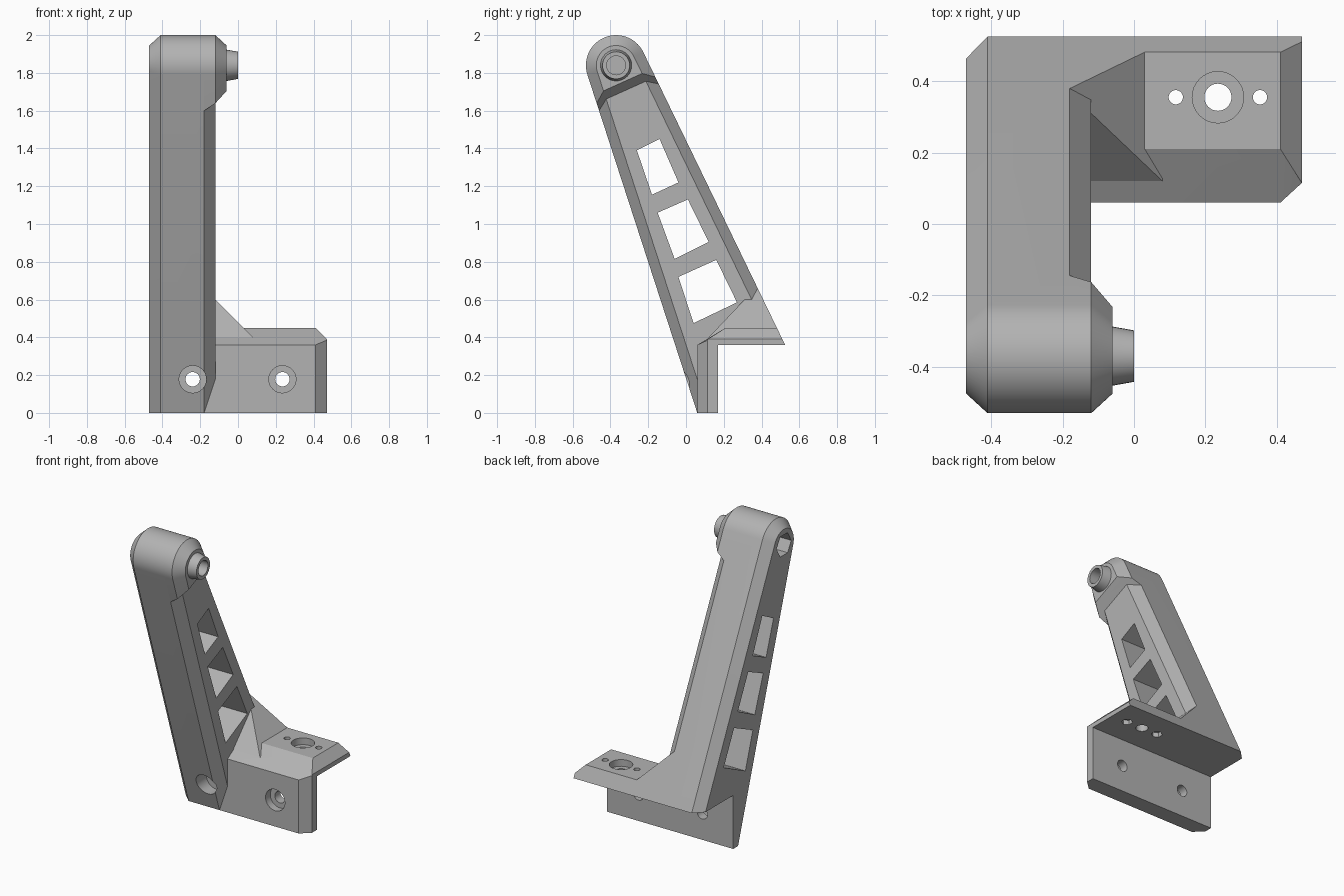
import bpy, bmesh
from math import radians, cos, sin, pi
from mathutils import Matrix, Vector

cube = bpy.data.objects.get("Cube")
if cube:
    bpy.data.objects.remove(cube, do_unlink=True)

grey = bpy.data.materials.new("plain grey")
grey.use_nodes = True
grey.diffuse_color = (0.45, 0.45, 0.45, 1)
grey.node_tree.nodes["Principled BSDF"].inputs["Base Color"].default_value = (0.45, 0.45, 0.45, 1)

HEAD_Y, HEAD_Z, HEAD_R, INSET_R = -0.37, 1.84, 0.16, 0.105
BACK, FRONT = radians(25.85), radians(198)   # directions the two arm edges face


def make(name, bm):
    bmesh.ops.remove_doubles(bm, verts=bm.verts, dist=0.0001)
    bmesh.ops.recalc_face_normals(bm, faces=bm.faces)
    mesh = bpy.data.meshes.new(name)
    bm.to_mesh(mesh)
    bm.free()
    mesh.materials.append(grey)
    ob = bpy.data.objects.new(name, mesh)
    bpy.context.collection.objects.link(ob)
    return ob


def loft(name, sections):
    """Skin a list of (x, [(y, z), ...]) outlines and cap both ends."""
    bm = bmesh.new()
    rings = [[bm.verts.new((x, y, z)) for y, z in pts] for x, pts in sections]
    for a, b in zip(rings, rings[1:]):
        for i in range(len(a)):
            j = (i + 1) % len(a)
            bm.faces.new((a[i], a[j], b[j], b[i]))
    bm.faces.new(rings[0])
    bm.faces.new(rings[-1])
    return make(name, bm)


def rod(name, axis, start, end, centre, r1, r2=None, sides=32):
    """Cylinder, cone or hexagon along an axis, centred on the other two coordinates."""
    bm = bmesh.new()
    turn = {"X": Matrix.Rotation(pi / 2, 4, "Y"), "Y": Matrix.Rotation(-pi / 2, 4, "X"),
            "Z": Matrix.Identity(4)}[axis]
    pos = list(centre)
    pos.insert("XYZ".index(axis), (start + end) / 2)
    bmesh.ops.create_cone(bm, cap_ends=True, segments=sides, radius1=r1, radius2=r2 or r1,
                          depth=end - start, matrix=Matrix.Translation(Vector(pos)) @ turn)
    return make(name, bm)


def combine(target, other, operation):
    mod = target.modifiers.new(operation, "BOOLEAN")
    mod.operation, mod.solver, mod.object = operation, "EXACT", other
    bpy.context.view_layer.objects.active = target
    bpy.ops.object.modifier_apply(modifier=mod.name)
    bpy.data.objects.remove(other, do_unlink=True)


def edge_point(angle, r, z, slope=0.0):
    """Where an arm edge meets the line through (HEAD_Y, z) with the given slope."""
    y = (r - (z - HEAD_Z) * sin(angle)) / (cos(angle) + slope * sin(angle))
    return HEAD_Y + y, z + slope * y


def head_arc(r, n=28):
    angles = [BACK + (FRONT - BACK) * i / n for i in range(n + 1)]
    return [(HEAD_Y + r * cos(a), HEAD_Z + r * sin(a)) for a in angles]


def arm_outline(r):
    return head_arc(r) + [edge_point(FRONT, r, 0), (0.17, 0), (0.17, 0.36),
                          edge_point(BACK, r, 0.36)]


def head_outline(r, z):
    return head_arc(r) + [edge_point(FRONT, r, z, 0.45), edge_point(BACK, r, z, 0.45)]


# leaning arm with chamfered long edges
bracket = loft("bracket", [(-0.47, arm_outline(INSET_R)), (-0.41, arm_outline(HEAD_R)),
                           (-0.18, arm_outline(HEAD_R)), (-0.12, arm_outline(INSET_R))])

# thicker rounded head and its boss
head = loft("head", [(-0.18, head_outline(HEAD_R, 1.64)), (-0.12, head_outline(HEAD_R, 1.685)),
                     (-0.06, head_outline(INSET_R, 1.735))])
boss = rod("boss", "X", -0.1, 0, (HEAD_Y, HEAD_Z), 0.09, 0.072)

# angle-shaped mounting plate with chamfered free end
low, high = edge_point(BACK, HEAD_R, 0.36), edge_point(BACK, HEAD_R, 0.45)
full = [(0.06, 0), (0.17, 0), (0.17, 0.36), low, high, (0.21, 0.45), (0.06, 0.36)]
end = [(0.115, 0), (0.17, 0), (0.17, 0.36), low, edge_point(BACK, HEAD_R, 0.39),
       (0.115, 0.39), (0.115, 0.385)]
plate = loft("mounting_plate", [(-0.3, full), (0.41, full), (0.47, end)])

# sloping gusset between arm and plate
bm = bmesh.new()
back_top, back_low = edge_point(BACK, HEAD_R, 0.66), edge_point(BACK, HEAD_R, 0.4)
for x in (-0.3, -0.18):
    bm.verts.new((x, 0.367, 0.66))
    bm.verts.new((x, *back_top))
for x in (-0.3, 0.08):
    bm.verts.new((x, 0.12, 0.4))
    bm.verts.new((x, *back_low))
bmesh.ops.convex_hull(bm, input=bm.verts)
bmesh.ops.dissolve_limit(bm, angle_limit=0.01, verts=bm.verts, edges=bm.edges)
gusset = make("gusset", bm)

for part in (head, plate, gusset, boss):
    combine(bracket, part, "UNION")

# lightening windows through the arm
windows = [[(-0.26, 1.39), (-0.14, 1.45), (-0.04, 1.22), (-0.18, 1.155)],
           [(-0.15, 1.06), (0.01, 1.13), (0.12, 0.905), (-0.06, 0.815)],
           [(-0.04, 0.72), (0.16, 0.81), (0.27, 0.585), (0.04, 0.475)]]
cutters = [loft("window_cutter", [(-0.6, w), (0, w)]) for w in windows]

# head bore and hexagonal nut pocket
head_centre = (HEAD_Y, HEAD_Z)
cutters += [rod("bore", "X", -0.2, 0.1, head_centre, 0.05),
            rod("nut_pocket", "X", -0.6, -0.36, head_centre, 0.078, sides=6)]

# counterbored screw holes in the upright plate
for x in (-0.24, 0.235):
    cutters += [rod("screw_hole", "Y", -0.3, 0.3, (x, 0.178), 0.038),
                rod("counterbore", "Y", -0.3, 0.11, (x, 0.178), 0.072)]

# counterbored centre hole and two small nut holes in the shelf
cutters += [rod("centre_hole", "Z", 0.2, 0.6, (0.235, 0.355), 0.038),
            rod("centre_counterbore", "Z", 0.405, 0.6, (0.235, 0.355), 0.072)]
for x in (0.117, 0.353):
    cutters += [rod("small_hole", "Z", 0.2, 0.6, (x, 0.355), 0.02),
                rod("small_nut_pocket", "Z", 0.2, 0.39, (x, 0.355), 0.035, sides=6)]

for cutter in cutters:
    combine(bracket, cutter, "DIFFERENCE")

bpy.ops.object.select_all(action="DESELECT")
bracket.select_set(True)
bpy.context.view_layer.objects.active = bracket
bpy.ops.object.shade_smooth_by_angle(angle=radians(25))
